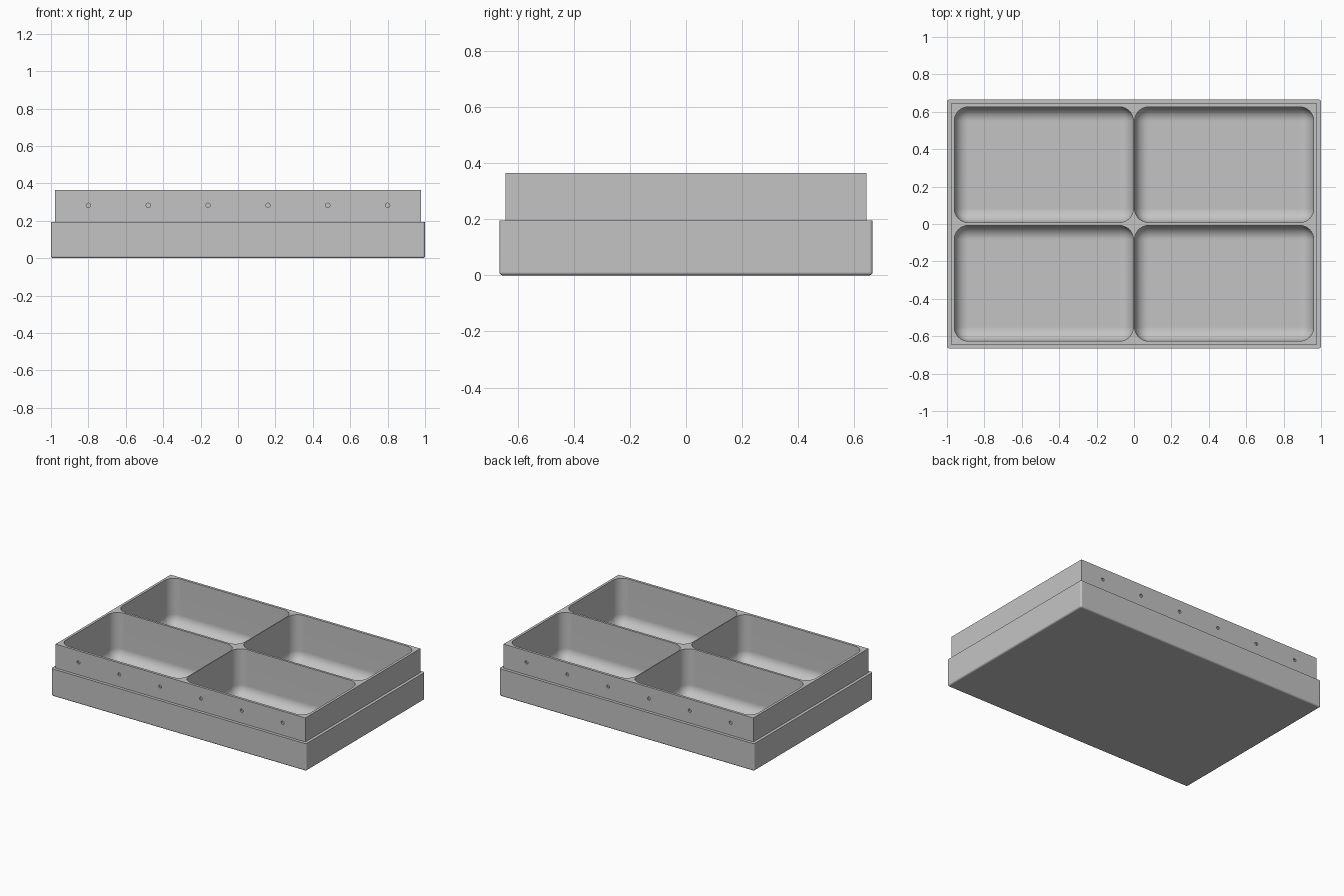
import bpy, bmesh
from mathutils import Matrix, Vector

default = bpy.data.objects.get("Cube")
if default:
    bpy.data.objects.remove(default, do_unlink=True)

HALF_X, HALF_Y = 1.0, 0.665
LEDGE_Z, TOP_Z, FLOOR_Z = 0.195, 0.365, 0.035
STEP = 0.021
COLLAR_Y = HALF_Y - STEP

grey = bpy.data.materials.new("plain_grey")
grey.use_nodes = True
colour = (0.55, 0.55, 0.55, 1)
grey.diffuse_color = colour
grey.node_tree.nodes["Principled BSDF"].inputs["Base Color"].default_value = colour


def box(bm, low, high):
    """Add a box between two corners and return its vertices."""
    low, high = Vector(low), Vector(high)
    place = Matrix.Translation((low + high) / 2) @ Matrix.Diagonal((*(high - low), 1))
    return bmesh.ops.create_cube(bm, size=1, matrix=place)["verts"]


def round_edges(bm, edges, radius, segments):
    bmesh.ops.bevel(bm, geom=edges, offset=radius, offset_type='OFFSET',
                    segments=segments, profile=0.5, affect='EDGES', clamp_overlap=True)


def make_object(name, bm):
    bmesh.ops.recalc_face_normals(bm, faces=bm.faces)
    mesh = bpy.data.meshes.new(name)
    bm.to_mesh(mesh)
    bm.free()
    mesh.materials.append(grey)
    obj = bpy.data.objects.new(name, mesh)
    bpy.context.collection.objects.link(obj)
    return obj


# Stepped body: wide base with a narrower collar rising from its top
bm = bmesh.new()
box(bm, (-HALF_X, -HALF_Y, 0), (HALF_X, HALF_Y, LEDGE_Z))
outer = [e for e in bm.edges if min(v.co.z for v in e.verts) < 0.01]
top = max(bm.faces, key=lambda f: f.calc_center_median().z)
bmesh.ops.inset_region(bm, faces=[top], thickness=STEP, use_even_offset=True)
raised = bmesh.ops.extrude_face_region(bm, geom=[top])["geom"]
if top.is_valid:
    bmesh.ops.delete(bm, geom=[top], context='FACES_ONLY')
bmesh.ops.translate(bm, vec=(0, 0, TOP_Z - LEDGE_Z),
                    verts=[g for g in raised if isinstance(g, bmesh.types.BMVert)])
round_edges(bm, outer, 0.012, 4)
tray = make_object("compartment_tray", bm)

# Four round-bottomed compartments
bm = bmesh.new()
for sx in (-1, 1):
    for sy in (-1, 1):
        xs = sorted((sx * 0.003, sx * 0.961))
        ys = sorted((sy * 0.008, sy * 0.626))
        verts = box(bm, (xs[0], ys[0], FLOOR_Z), (xs[1], ys[1], TOP_Z + 0.1))
        edges = {e for v in verts for e in v.link_edges
                 if min(w.co.z for w in e.verts) < TOP_Z}
        round_edges(bm, list(edges), 0.075, 8)

# Rows of shallow dimples along the front and back of the collar
for sy in (-1, 1):
    for i in range(6):
        place = Matrix.Translation((-0.8 + 0.32 * i, sy * COLLAR_Y, 0.283))
        bmesh.ops.create_cone(bm, cap_ends=True, segments=8, radius1=0.012, radius2=0.012,
                              depth=0.024, matrix=place @ Matrix.Rotation(1.5708, 4, 'X'))
cutter = make_object("compartment_cutter", bm)
cutter.hide_render = True

# Cut the body, then drop the cutter
cut = tray.modifiers.new("compartments", 'BOOLEAN')
cut.operation = 'DIFFERENCE'
cut.solver = 'EXACT'
cut.object = cutter
bpy.ops.object.select_all(action='DESELECT')
tray.select_set(True)
bpy.context.view_layer.objects.active = tray
bpy.ops.object.modifier_apply(modifier=cut.name)
bpy.data.objects.remove(cutter, do_unlink=True)

# Soft fillets with flat walls and crisp rims
bpy.ops.object.shade_smooth_by_angle(angle=0.6)
weighted = tray.modifiers.new("flat_walls", 'WEIGHTED_NORMAL')
weighted.keep_sharp = True
